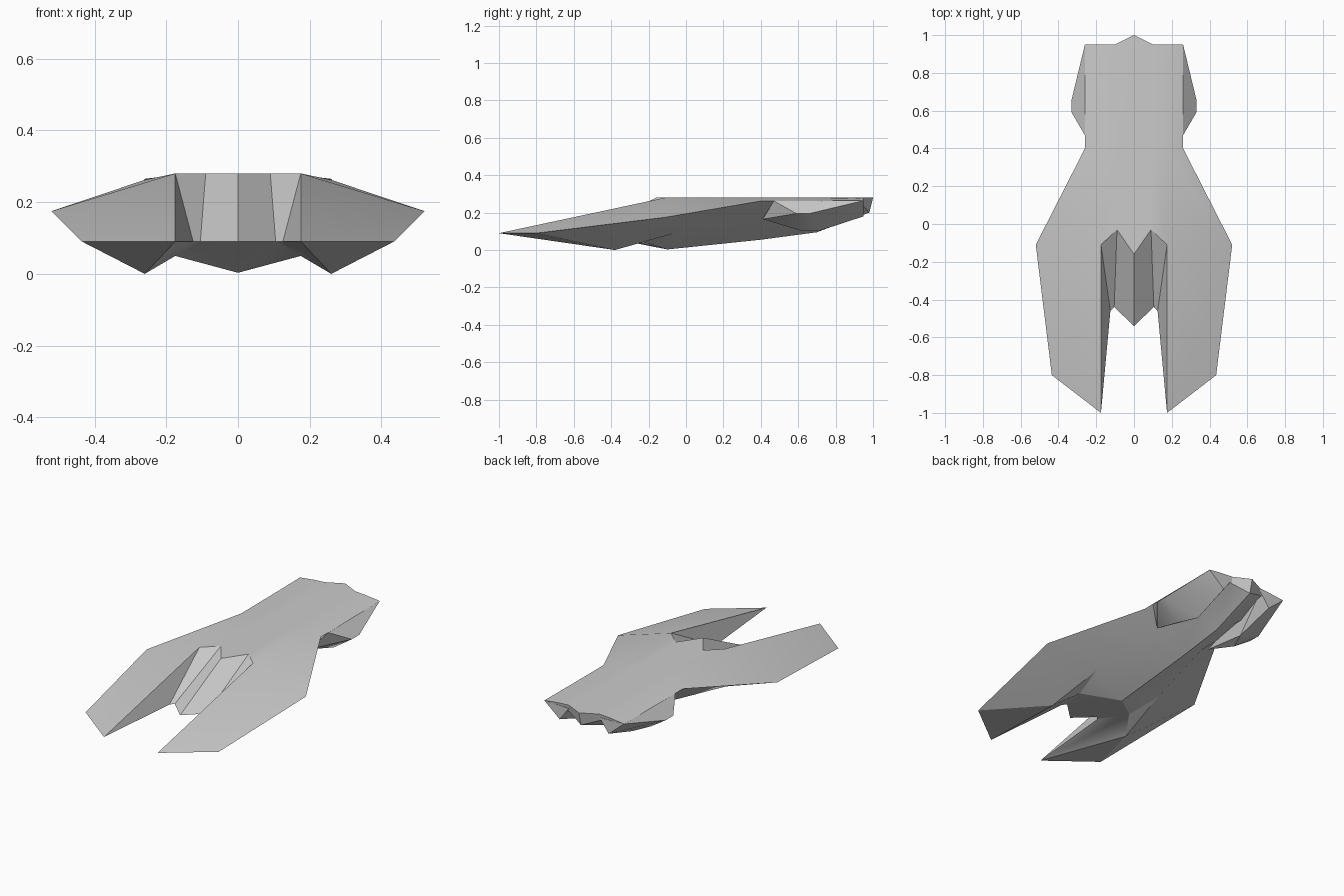
import bpy, bmesh, math

cube = bpy.data.objects.get("Cube")
if cube:
    bpy.data.objects.remove(cube, do_unlink=True)

grey = bpy.data.materials.new("hull grey")
grey.use_nodes = True
colour = (0.6, 0.6, 0.6, 1)
grey.diffuse_color = colour
grey.node_tree.nodes["Principled BSDF"].inputs["Base Color"].default_value = colour


def finish(name, bm):
    """Turn a half model into a mirrored, smooth-shaded object."""
    bmesh.ops.recalc_face_normals(bm, faces=bm.faces)
    mesh = bpy.data.meshes.new(name)
    bm.to_mesh(mesh)
    bm.free()
    obj = bpy.data.objects.new(name, mesh)
    bpy.context.collection.objects.link(obj)
    mesh.materials.append(grey)
    mirror = obj.modifiers.new("mirror", "MIRROR")
    mirror.use_clip = True
    bpy.ops.object.select_all(action="DESELECT")
    obj.select_set(True)
    bpy.context.view_layer.objects.active = obj
    bpy.ops.object.modifier_apply(modifier=mirror.name)
    bpy.ops.object.shade_smooth_by_angle(angle=math.radians(25))


# Hull: front section ring, then the forward prong and centre prow
bm = bmesh.new()
point = {name: bm.verts.new(co) for name, co in {
    "keel": (0, -.1, .003), "valley": (.22, -.06, .09),
    "wing": (.52, -.11, .175), "shoulder": (.175, -.11, .28),
    "notch": (.09, -.03, .28), "ridge": (0, -.16, .28),
    "tip": (.175, -1, .09), "tip_outer": (.435, -.8, .09),
    "fin": (.26, -.38, 0), "joint": (.175, -.25, .05),
    "prow": (0, -.54, .09), "prow_side": (.105, -.44, .09),
    "root": (.125, -.46, .09),
}.items()}

for names in (
    "tip tip_outer wing shoulder", "tip shoulder root",
    "shoulder notch prow_side root", "notch ridge prow prow_side",
    "prow_side prow keel", "prow_side keel joint", "prow_side joint root",
    "joint keel valley", "tip root joint", "tip joint fin",
    "joint valley fin", "fin valley wing", "wing tip_outer fin",
    "tip fin tip_outer",
):
    bm.faces.new([point[n] for n in names.split()])

# Hull: loft the ring back to the tail
ring = [point[n] for n in "keel valley wing shoulder notch ridge".split()]
sections = (
    ((0, .4, .055), (.14, .4, .15), (.26, .4, .262),
     (.175, .4, .28), (.09, .4, .28), (0, .4, .28)),
    ((0, .7, .095), (.11, .7, .17), (.26, .7, .262),
     (.175, .7, .28), (.09, .7, .28), (0, .7, .28)),
    ((0, .98, .2), (.1, .945, .24), (.26, .95, .265),
     (.175, .95, .275), (.1, .95, .28), (0, 1, .28)),
)
for section in sections:
    following = [bm.verts.new(co) for co in section]
    for i in range(len(ring) - 1):
        bm.faces.new((ring[i], ring[i + 1], following[i + 1], following[i]))
    ring = following
keel, mid, edge, shoulder, side, top = ring
bm.faces.new((keel, mid, side, top))
bm.faces.new((mid, edge, shoulder, side))
finish("hull", bm)

# Engine pods under the tail corners
bm = bmesh.new()
for co in (
    (.26, .47, .262), (.18, .41, .165), (.33, .59, .195), (.33, .66, .195),
    (.2, .61, .105), (.15, .72, .105), (.26, .95, .264), (.16, .95, .18),
    (.1, .95, .26),
):
    bm.verts.new(co)
bmesh.ops.convex_hull(bm, input=bm.verts)
finish("engine_pods", bm)
